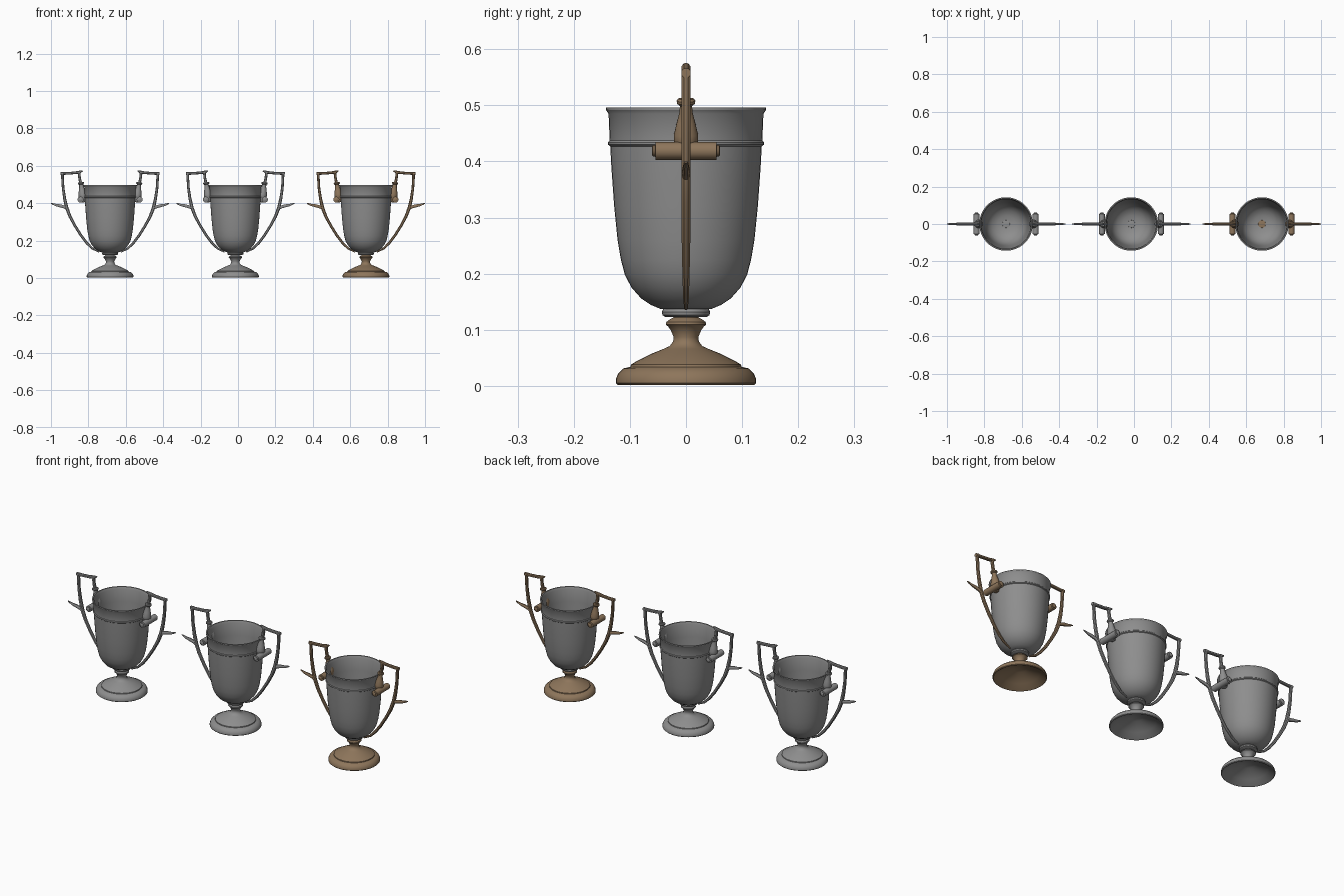
import bpy, bmesh, math
from mathutils import Vector, Matrix

if "Cube" in bpy.data.objects:
    bpy.data.objects.remove(bpy.data.objects["Cube"])


def material(name, rgb):
    m = bpy.data.materials.new(name)
    m.diffuse_color = (*rgb, 1)
    m.use_nodes = True
    m.node_tree.nodes["Principled BSDF"].inputs["Base Color"].default_value = m.diffuse_color
    return m


SILVER = material("silver grey", (0.27, 0.27, 0.27))
BRONZE = material("bronze brown", (0.27, 0.18, 0.105))


def finish(bm, name, mat, loc, angle=35):
    bmesh.ops.recalc_face_normals(bm, faces=bm.faces)
    me = bpy.data.meshes.new(name)
    bm.to_mesh(me)
    bm.free()
    ob = bpy.data.objects.new(name, me)
    bpy.context.collection.objects.link(ob)
    ob.location = loc
    me.materials.append(mat)
    bpy.ops.object.select_all(action='DESELECT')
    ob.select_set(True)
    bpy.context.view_layer.objects.active = ob
    bpy.ops.object.shade_smooth_by_angle(angle=math.radians(angle))
    return ob


def lathe(name, profile, mat, loc, sides=40, matrix=None):
    """Spin (radius, height) points about z."""
    bm = bmesh.new()
    verts = [bm.verts.new((r, 0, z)) for r, z in profile]
    edges = [bm.edges.new(p) for p in zip(verts, verts[1:])]
    bmesh.ops.spin(bm, geom=verts + edges, cent=(0, 0, 0), axis=(0, 0, 1),
                   angle=2 * math.pi, steps=sides, use_duplicate=False)
    bmesh.ops.remove_doubles(bm, verts=bm.verts, dist=1e-5)
    if matrix:
        bm.transform(matrix)
    return finish(bm, name, mat, loc)


def strap(name, path, mat, loc, side):
    """Sweep a bevelled bar along (x, z, half thickness, half depth) points."""
    bm = bmesh.new()
    rings = []
    for i, (x, z, t, d) in enumerate(path):
        a, b = path[max(i - 1, 0)], path[min(i + 1, len(path) - 1)]
        tan = Vector((b[0] - a[0], 0, b[1] - a[1])).normalized()
        n = Vector((-tan.z, 0, tan.x))
        ring = []
        for u, v in ((1, .5), (.5, 1), (-.5, 1), (-1, .5),
                     (-1, -.5), (-.5, -1), (.5, -1), (1, -.5)):
            p = Vector((x, 0, z)) + n * t * u
            ring.append(bm.verts.new((p.x * side, d * v, p.z)))
        rings.append(ring)
    for r, s in zip(rings, rings[1:]):
        for k in range(8):
            bm.faces.new((r[k], r[k - 1], s[k - 1], s[k]))
    bm.faces.new(rings[0])
    bm.faces.new(rings[-1])
    return finish(bm, name, mat, loc, 40)


FOOT = [(0, .056), (.03, .05), (.09, .025), (.116, .004), (.122, .002), (.125, .005),
        (.125, .012), (.121, .022), (.112, .031), (.099, .034), (.098, .038),
        (.088, .044), (.06, .058), (.04, .066), (.029, .071), (.023, .079),
        (.022, .087), (.027, .099), (.032, .106), (.036, .109), (.035, .114),
        (.028, .119), (.022, .122), (.022, .135)]
COLLAR = [(0, .123), (.037, .123), (.042, .126), (.043, .132), (.040, .138), (0, .138)]
BOWL = [(0, .136), (.045, .137), (.062, .144), (.08, .156), (.097, .175), (.109, .198),
        (.116, .225), (.122, .26), (.128, .32), (.133, .39), (.135, .427), (.139, .430),
        (.139, .434), (.136, .437), (.138, .485), (.143, .492), (.143, .496),
        (.137, .496), (.132, .485), (.129, .42), (.122, .32), (.115, .25), (.108, .21),
        (.095, .183), (.075, .163), (.045, .149), (0, .145)]

# outer arm sweeping from the bowl base up to the top corner
ARM = [(.058, .138, .003, .003), (.095, .158, .006, .005), (.124, .186, .007, .006),
       (.155, .227, .007, .007), (.187, .278, .007, .008), (.214, .328, .008, .008),
       (.232, .375, .009, .008), (.243, .425, .008, .008), (.251, .48, .007, .008),
       (.254, .53, .007, .008), (.255, .564, .007, .008)]
TOP = [(.264, .558, .008, .008), (.235, .559, .007, .008), (.19, .562, .007, .008),
       (.162, .566, .008, .008), (.147, .573, .003, .004)]
POST = [(.166, .563, .007, .008), (.163, .535, .007, .008), (.157, .505, .008, .008)]
SPUR = [(.220, .362, .004, .006), (.243, .379, .008, .007), (.268, .386, .008, .006),
        (.29, .39, .006, .005), (.307, .396, .004, .004), (.316, .399, .002, .002)]
# turned drop between the post and the bowl
DROP = [(0, .11), (.014, .11), (.017, .106), (.016, .101), (.011, .097), (.012, .085),
        (.017, .066), (.022, .045), (.022, .034), (.017, .018), (.012, .004), (0, 0)]
# cross roller with button ends
ROLLER = [(0, -.061), (.007, -.061), (.010, -.059), (.010, -.055), (.016, -.054),
          (.016, .054), (.010, .055), (.010, .059), (.007, .061), (0, .061)]


def trophy(x, trim):
    loc = (x, 0, 0)
    lathe("foot", FOOT, trim, loc)
    lathe("collar", COLLAR, SILVER, loc)
    lathe("bowl", BOWL, SILVER, loc, 48)
    lathe("inner_stud", [(.021, .144), (.020, .149), (0, .151)], trim, loc, 24)
    for side in (-1, 1):
        strap("handle_arm", ARM, trim, loc, side)
        strap("handle_top", TOP, trim, loc, side)
        strap("handle_post", POST, trim, loc, side)
        strap("handle_spur", SPUR, trim, loc, side)
        lean = (Matrix.Translation((side * .141, 0, .403))
                @ Matrix.Rotation(side * .14, 4, 'Y'))
        lathe("handle_drop", DROP, trim, loc, 14, lean)
        across = (Matrix.Translation((side * .158, 0, .419))
                  @ Matrix.Rotation(math.pi / 2, 4, 'X'))
        lathe("handle_roller", ROLLER, trim, loc, 16, across)


for x, trim in ((-.684, SILVER), (-.014, SILVER), (.684, BRONZE)):
    trophy(x, trim)
